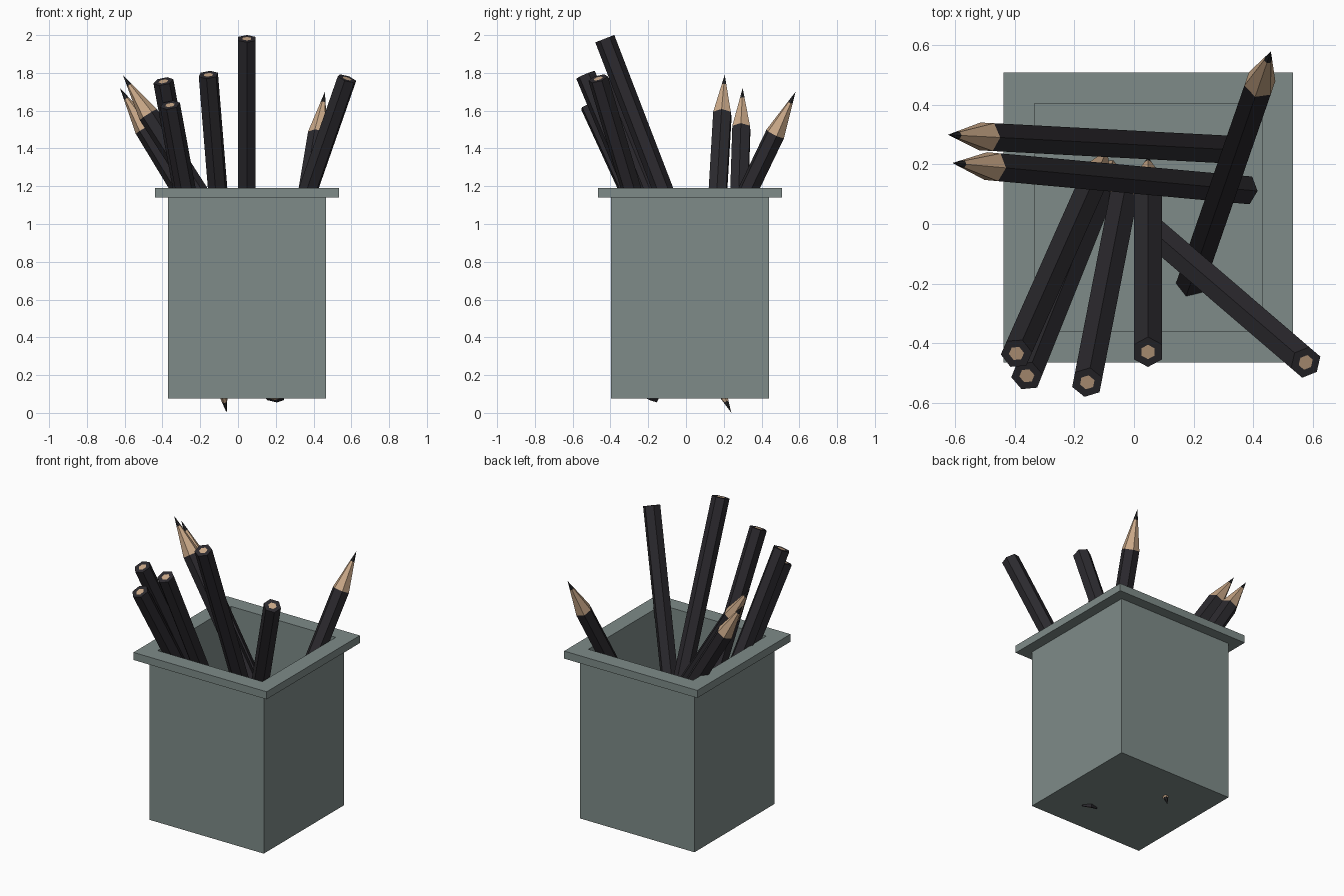
import bpy, bmesh, math
from mathutils import Vector

if "Cube" in bpy.data.objects:
    bpy.data.objects.remove(bpy.data.objects["Cube"])


def material(name, rgb):
    m = bpy.data.materials.new(name)
    m.diffuse_color = (*rgb, 1)
    m.use_nodes = True
    m.node_tree.nodes["Principled BSDF"].inputs["Base Color"].default_value = m.diffuse_color
    return m


CUP = material("cup_grey_green", (0.21, 0.26, 0.25))
PAINT = material("dark_paint", (0.025, 0.023, 0.028))
WOOD = material("wood", (0.60, 0.40, 0.25))
LEAD = material("lead", (0.02, 0.02, 0.022))


def finish(bm, name, mats):
    bmesh.ops.recalc_face_normals(bm, faces=bm.faces)
    me = bpy.data.meshes.new(name)
    bm.to_mesh(me)
    bm.free()
    for m in mats:
        me.materials.append(m)
    ob = bpy.data.objects.new(name, me)
    bpy.context.collection.objects.link(ob)
    return ob


def loft(bm, rings, mats):
    """Bridge successive rings, one material index per band."""
    for a, b, m in zip(rings, rings[1:], mats):
        n = len(a)
        for i in range(n):
            j = (i + 1) % n
            bm.faces.new((a[i], a[j], b[j], b[i])).material_index = m


# Square cup with flared rim: (half width, z) from the outer base to the inner floor
bm = bmesh.new()
cx, cy = 0.048, 0.022
profile = [(0.418, 0.075), (0.418, 1.14), (0.487, 1.14), (0.487, 1.19),
           (0.383, 1.19), (0.383, 1.14), (0.383, 0.11)]
rings = [[bm.verts.new((cx + sx * h, cy + sy * h, z))
          for sx, sy in ((-1, -1), (1, -1), (1, 1), (-1, 1))] for h, z in profile]
loft(bm, rings, [0] * 6)
bm.faces.new(rings[0])
bm.faces.new(rings[-1])
finish(bm, "pencil_cup", [CUP])


# Hexagonal pencil from its blunt end to its sharpened tip
def pencil(name, blunt, tip, radius=0.054, cone=0.25, lead=0.065):
    blunt, tip = Vector(blunt), Vector(tip)
    axis = tip - blunt
    length = axis.length
    rot = axis.to_track_quat('Z', 'Y')
    bm = bmesh.new()

    def ring(r, z):
        pts = [(math.pi / 2 + k * math.pi / 3) for k in range(6)]
        return [bm.verts.new(blunt + rot @ Vector((r * math.cos(a), r * math.sin(a), z)))
                for a in pts]

    rings = [ring(0.026, 0), ring(radius, 0), ring(radius, length - cone),
             ring(radius * lead / cone, length - lead)]
    loft(bm, rings, [0, 0, 1])
    bm.faces.new(rings[0]).material_index = 1
    point = bm.verts.new(tip)
    last = rings[-1]
    for i in range(6):
        bm.faces.new((last[i], last[(i + 1) % 6], point)).material_index = 2
    finish(bm, name, [PAINT, WOOD, LEAD])


# Blunt end up
pencil("pencil_1", (-0.395, -0.435, 1.755), (-0.09, 0.25, 0.095))
pencil("pencil_2", (-0.36, -0.51, 1.63), (-0.06, 0.24, 0.0))
pencil("pencil_3", (-0.157, -0.532, 1.79), (-0.02, 0.17, 0.11))
pencil("pencil_4", (0.047, -0.43, 1.981), (0.047, 0.225, 0.28))
pencil("pencil_5", (0.577, -0.465, 1.77), (0.0, 0.03, 0.115))
# Sharpened tip up
pencil("pencil_6", (0.32, 0.25, 0.16), (-0.625, 0.30, 1.72))
pencil("pencil_7", (0.37, 0.115, 0.26), (-0.61, 0.205, 1.79))
pencil("pencil_8", (0.19, -0.2, 0.08), (0.46, 0.58, 1.70))
